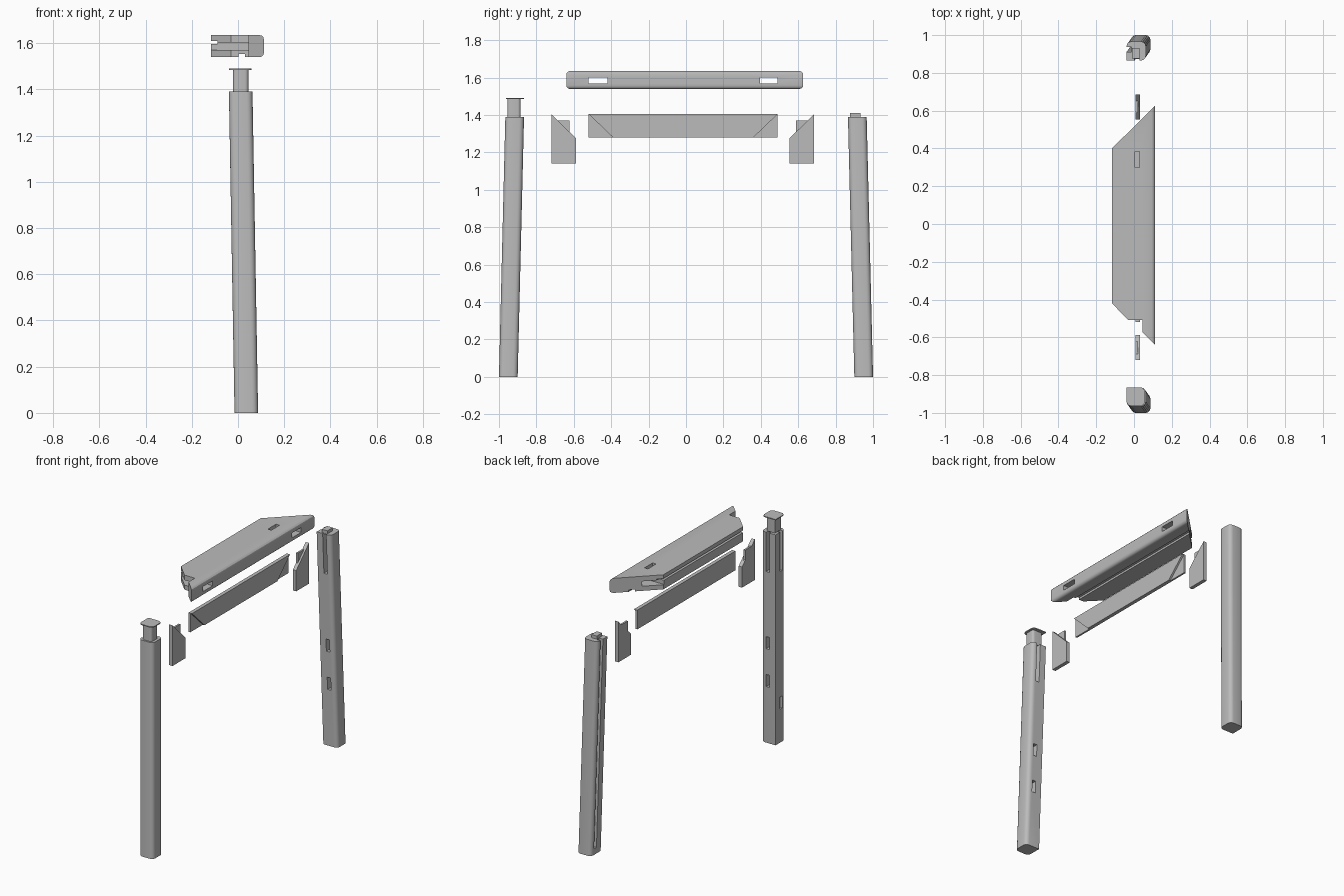
import bpy, bmesh, math
from mathutils import Vector

cube = bpy.data.objects.get("Cube")
if cube:
    bpy.data.objects.remove(cube)

grey = bpy.data.materials.new("plain grey")
grey.use_nodes = True
tone = (0.5, 0.5, 0.5, 1)
grey.diffuse_color = tone
grey.node_tree.nodes["Principled BSDF"].inputs["Base Color"].default_value = tone

LEG_TOP = 1.39


def prism(name, outline, lo, hi, axis="z"):
    """Extrude a 2D outline along z (outline in x, y) or x (outline in y, z)."""
    bm = bmesh.new()
    place = (lambda a, b, h: (a, b, h)) if axis == "z" else (lambda a, b, h: (h, a, b))
    face = bm.faces.new([bm.verts.new(place(a, b, lo)) for a, b in outline])
    ext = bmesh.ops.extrude_face_region(bm, geom=[face])
    shift = Vector(place(0, 0, hi - lo))
    bmesh.ops.translate(bm, vec=shift, verts=[v for v in ext["geom"] if isinstance(v, bmesh.types.BMVert)])
    bmesh.ops.recalc_face_normals(bm, faces=bm.faces)
    mesh = bpy.data.meshes.new(name)
    bm.to_mesh(mesh)
    bm.free()
    mesh.materials.append(grey)
    obj = bpy.data.objects.new(name, mesh)
    bpy.context.collection.objects.link(obj)
    return obj


def box(name, x0, x1, y0, y1, z0, z1):
    return prism(name, [(x0, y0), (x1, y0), (x1, y1), (x0, y1)], z0, z1)


def bake(obj):
    """Replace the mesh with its evaluated result."""
    graph = bpy.context.evaluated_depsgraph_get()
    mesh = bpy.data.meshes.new_from_object(obj.evaluated_get(graph))
    obj.modifiers.clear()
    obj.data = mesh


def combine(obj, others, operation):
    for other in others:
        other.hide_render = True
        mod = obj.modifiers.new("join", "BOOLEAN")
        mod.operation, mod.solver, mod.object = operation, "EXACT", other
        bake(obj)
        bpy.data.objects.remove(other)


def lean(obj, side):
    """Slope a leg inward as it rises."""
    for v in obj.data.vertices:
        v.co.x -= 0.0175 * v.co.z
        v.co.y -= side * 0.0245 * v.co.z


def leg_outline(x0, x1, inner, outer, radius):
    """Square section with one sharp corner at the inner -x side."""
    s = 1 if outer > inner else -1
    pts = [(x0, inner)]
    corners = [(x1 - radius, inner + s * radius, -90), (x1 - radius, outer - s * radius, 0),
               (x0 + radius, outer - s * radius, 90)]
    for cx, cy, start in corners:
        for i in range(5):
            a = math.radians(start + i * 22.5)
            pts.append((cx + radius * math.cos(a), cy + s * radius * math.sin(a)))
    return pts


def make_leg(name, side):
    leg = prism(name, leg_outline(-0.015, 0.087, side * 0.9, side * 1.0, 0.025), 0, LEG_TOP)
    y0, y1 = sorted((side * 0.85, side * 0.94))
    # bracket housing and the two mortises on the inner face
    cuts = [box("cut", 0.028, 0.053, y0, y1, z0, z1)
            for z0, z1 in ((1.13, 1.5), (0.62, 0.70), (0.37, 0.45))]
    if side < 0:
        spans = ((1.13, 1.5), (0.22, 0.30))
    else:
        spans = ((0.04, 1.5),)
    # grooves in the -x face
    g0, g1 = sorted((side * 0.945, side * 0.97))
    cuts += [box("cut", -0.05, 0.012, g0, g1, z0, z1) for z0, z1 in spans]
    combine(leg, cuts, "DIFFERENCE")
    lean(leg, side)
    return leg


front_leg = make_leg("front_leg", -1)
back_leg = make_leg("back_leg", 1)

# tenons on top of the legs
front_tenon = prism("front_tenon", leg_outline(-0.022, 0.045, -0.885, -0.955, 0.015), LEG_TOP, 1.486)
front_cap = prism("front_tenon_cap", leg_outline(-0.04, 0.058, -0.865, -0.963, 0.025), 1.485, 1.491)
back_tenon = box("back_tenon", -0.01, 0.03, 0.877, 0.932, 1.385, 1.41)

# top rail: mitred plan, notched at the front end
rail = prism("top_rail", [(0.112, -0.64), (0.112, 0.626), (-0.117, 0.40), (-0.117, -0.42),
                          (-0.03, -0.508), (0.045, -0.508), (0.045, -0.573)], 1.54, 1.635)
bm = bmesh.new()
bm.from_mesh(rail.data)
long_edges = [e for e in bm.edges if all(v.co.x > 0.1 for v in e.verts) and e.calc_length() > 1]
bmesh.ops.bevel(bm, geom=long_edges, offset=0.018, segments=3, profile=0.5, affect="EDGES")
bm.to_mesh(rail.data)
bm.free()
combine(rail, [
    box("cut", -0.2, 0.2, -0.52, -0.42, 1.57, 1.602),
    box("cut", -0.2, 0.2, 0.395, 0.49, 1.57, 1.602),
    box("cut", -0.2, -0.088, -0.8, 0.8, 1.597, 1.61),
    box("cut", 0.003, 0.031, -0.8, 0.8, 1.5, 1.553),
    box("cut", 0.005, 0.03, 0.30, 0.385, 1.59, 1.7),
], "DIFFERENCE")

# apron: full board behind, mitred half in front
X0, XM, X1 = 0.008, 0.020, 0.032
apron = prism("apron", [(-0.52, 1.28), (0.49, 1.28), (0.49, 1.405), (-0.52, 1.405)], X0, XM, "x")
apron_face = prism("apron_front_half", [(-0.39, 1.28), (0.36, 1.28), (0.49, 1.405), (-0.52, 1.405)],
                   XM, X1, "x")

# corner brackets with a tab behind the mitre
for name, outer, inward in (("front_bracket", -0.72, 1), ("back_bracket", 0.685, -1)):
    inner = outer + inward * 0.132
    tab = outer + inward * 0.098
    prism(name, [(outer, 1.14), (inner, 1.14), (inner, 1.275), (outer, 1.405)], XM, X1, "x")
    prism(name + "_tab", [(outer, 1.14), (inner, 1.14), (inner, 1.275), (tab, 1.307), (tab, 1.372),
                          (outer + inward * 0.033, 1.372), (outer, 1.405)], X0, XM, "x")

# soft shading on the rounded parts
bpy.ops.object.select_all(action="DESELECT")
for obj in (front_leg, back_leg, front_tenon, front_cap, rail):
    obj.select_set(True)
bpy.context.view_layer.objects.active = front_leg
bpy.ops.object.shade_smooth_by_angle(angle=math.radians(30))
